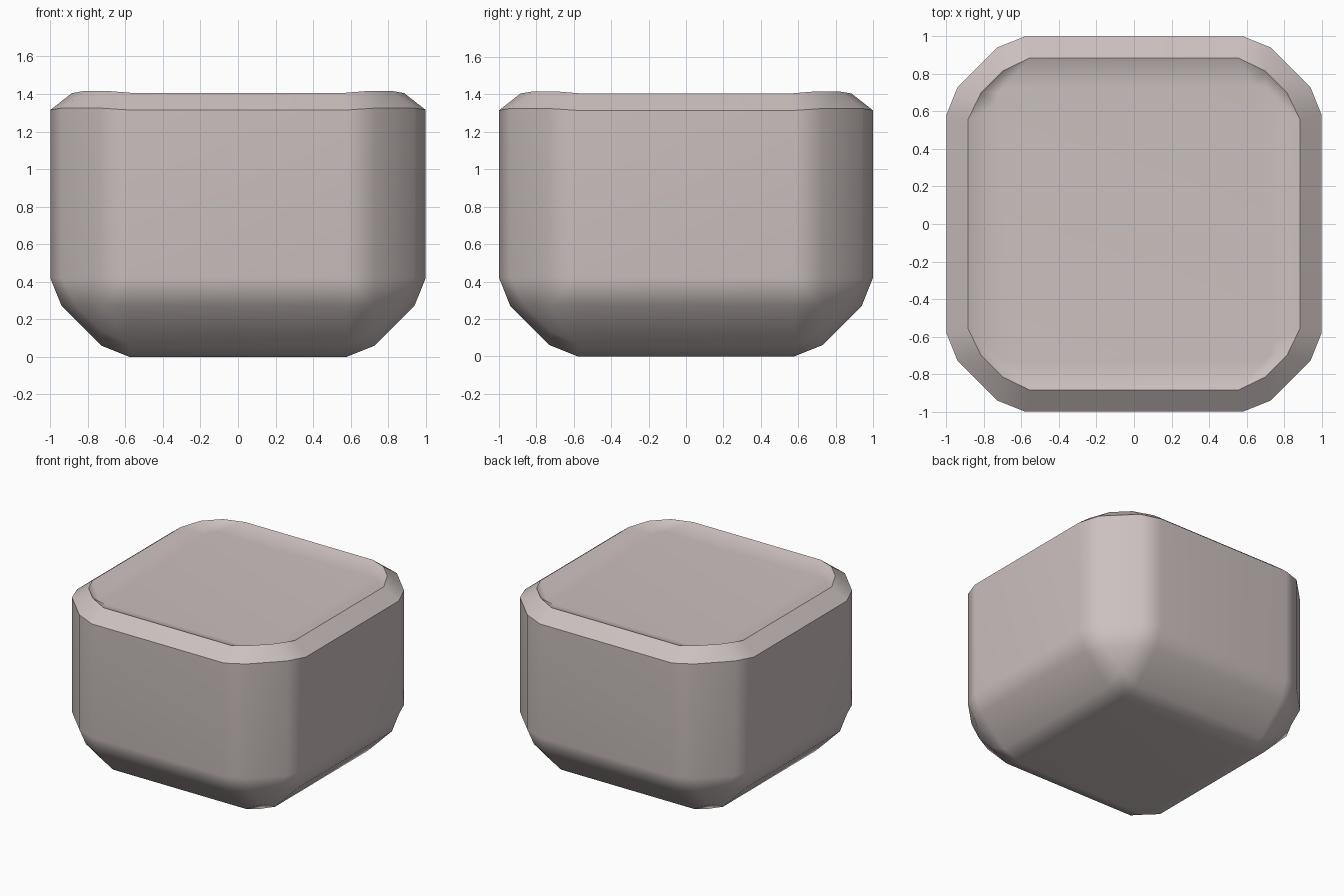
import bpy
import bmesh
import math
from math import copysign

cube = bpy.data.objects.get("Cube")
if cube:
    bpy.data.objects.remove(cube, do_unlink=True)

# Single warm grey surface
grey = bpy.data.materials.new("warm_grey")
grey.use_nodes = True
color = (0.60, 0.53, 0.52, 1.0)
grey.diffuse_color = color
grey.node_tree.nodes["Principled BSDF"].inputs["Base Color"].default_value = color

BASE_TOP = 1.315
RADIUS = 0.42
FLAT = 1 - RADIUS

# Rounded box: bevel the upright and bottom edges only
bm = bmesh.new()
bmesh.ops.create_cube(bm, size=2)
for v in bm.verts:
    v.co.z = BASE_TOP if v.co.z > 0 else 0
edges = [e for e in bm.edges if min(v.co.z for v in e.verts) == 0]
bmesh.ops.bevel(bm, geom=edges, offset=RADIUS, segments=3, profile=0.5,
                affect='EDGES', clamp_overlap=False)


def flatten(d):
    """Turn a circular bevel offset into a flatter, chamfer-like one."""
    steps = [(0, 0), (0.21, 0.15), (0.364, 0.36), (RADIUS, RADIUS)]
    for (a, fa), (b, fb) in zip(steps, steps[1:]):
        if a < d <= b:
            return fa + (fb - fa) * (d - a) / (b - a)
    return d


for v in bm.verts:
    x, y, z = v.co
    v.co = (copysign(FLAT + flatten(abs(x) - FLAT), x),
            copysign(FLAT + flatten(abs(y) - FLAT), y),
            RADIUS - flatten(RADIUS - z))


def place_ring(verts, flat, corner):
    """Move a ring; flat and corner hold (major offset, minor offset, height)."""
    for v in verts:
        x, y = v.co.x, v.co.y
        at_flat = max(abs(x), abs(y)) > 0.97
        major, minor, z = flat if at_flat else corner
        if abs(x) < abs(y):
            major, minor = minor, major
        v.co = (copysign(major, x), copysign(minor, y), z)


def extrude_top(face):
    """Pull up a copy of the top face with side walls, and return the new top."""
    result = bmesh.ops.extrude_face_region(bm, geom=[face])
    new_face = next(g for g in result["geom"] if isinstance(g, bmesh.types.BMFace))
    bmesh.ops.delete(bm, geom=[face], context='FACES_ONLY')
    return new_face


# Chamfered rim, then sloping wall down to the shallow sunken floor
top = max(bm.faces, key=lambda f: f.calc_center_median().z)
outer_verts = list(top.verts)
rim = extrude_top(top)
rim_verts = list(rim.verts)
floor = extrude_top(rim)
place_ring(floor.verts, (0.735, 0.64, 1.35), (0.725, 0.70, 1.352))
place_ring(rim_verts, (0.885, 0.555, 1.405), (0.815, 0.70, 1.417))
place_ring(outer_verts, (1.0, FLAT, BASE_TOP), (0.94, 0.73, 1.325))
bmesh.ops.recalc_face_normals(bm, faces=bm.faces)

mesh = bpy.data.meshes.new("rounded_tray_block")
bm.to_mesh(mesh)
bm.free()
mesh.materials.append(grey)
block = bpy.data.objects.new("rounded_tray_block", mesh)
bpy.context.collection.objects.link(block)

# Smooth shading with a crisp rim and even flat sides
bpy.ops.object.select_all(action='DESELECT')
block.select_set(True)
bpy.context.view_layer.objects.active = block
bpy.ops.object.shade_smooth_by_angle(angle=math.radians(42))
normals = block.modifiers.new("even_sides", 'WEIGHTED_NORMAL')
normals.keep_sharp = True
